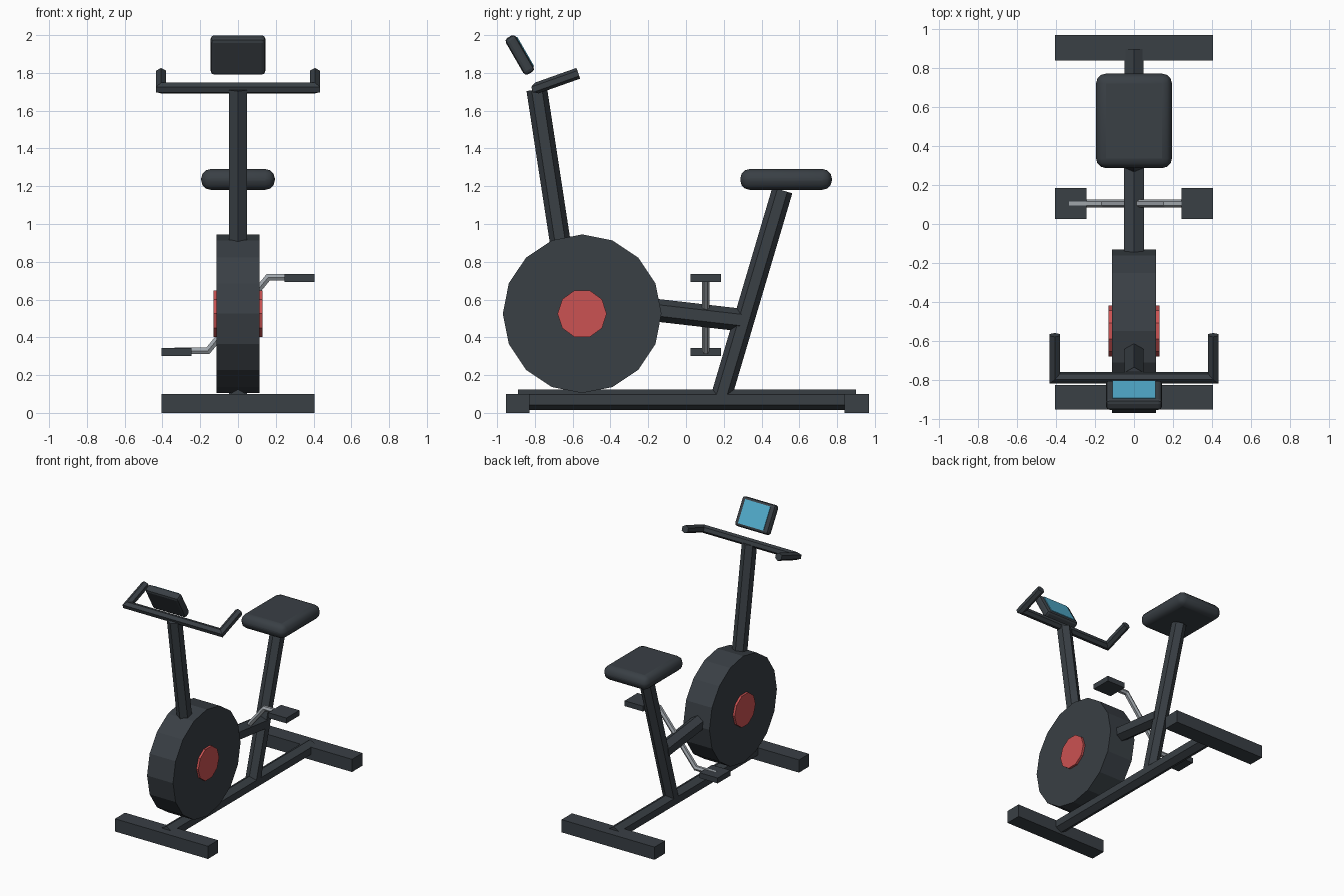
import bpy, bmesh, math
from mathutils import Vector, Matrix

cube = bpy.data.objects.get("Cube")
if cube:
    bpy.data.objects.remove(cube, do_unlink=True)


def material(name, rgb):
    m = bpy.data.materials.new(name)
    m.use_nodes = True
    m.diffuse_color = (*rgb, 1)
    m.node_tree.nodes["Principled BSDF"].inputs["Base Color"].default_value = (*rgb, 1)
    return m


charcoal = material("charcoal", (0.041, 0.050, 0.059))
red = material("red", (0.60, 0.085, 0.085))
blue = material("screen blue", (0.085, 0.42, 0.62))
steel = material("steel grey", (0.35, 0.38, 0.41))


def finish(name, bm, mat):
    bmesh.ops.recalc_face_normals(bm, faces=bm.faces)
    mesh = bpy.data.meshes.new(name)
    bm.to_mesh(mesh)
    bm.free()
    mesh.materials.append(mat)
    ob = bpy.data.objects.new(name, mesh)
    bpy.context.collection.objects.link(ob)
    return ob


def box(name, center, size, mat, bevel=0, segments=1, tilt=0):
    bm = bmesh.new()
    bmesh.ops.create_cube(bm, size=1, matrix=Matrix.Diagonal((*size, 1)))
    ob = finish(name, bm, mat)
    ob.location = center
    ob.rotation_euler.x = tilt
    if bevel:
        mod = ob.modifiers.new("rounding", "BEVEL")
        mod.width, mod.segments = bevel, segments
    return ob


def disc(name, center, radius, width, sides, mat):
    """Cylinder along x with a corner pointing to y."""
    bm = bmesh.new()
    bmesh.ops.create_cone(bm, cap_ends=True, segments=sides, radius1=radius,
                          radius2=radius, depth=width)
    bmesh.ops.rotate(bm, verts=bm.verts, matrix=Matrix.Rotation(math.pi / 2, 3, "Y"))
    ob = finish(name, bm, mat)
    ob.location = center
    return ob


def tube(name, points, radius, normal, mat, phase=0):
    """Hexagonal tube with mitred bends; normal is square to the path's plane."""
    pts = [Vector(p) for p in points]
    n = Vector(normal).normalized()
    bm = bmesh.new()
    rings = []
    for i, p in enumerate(pts):
        before = (p - pts[max(i - 1, 0)]).normalized()
        after = (pts[min(i + 1, len(pts) - 1)] - p).normalized()
        along = (before + after).normalized()
        side = along.cross(n) / along.dot(after if after.length else before)
        angles = [phase + k * math.pi / 3 for k in range(6)]
        rings.append([bm.verts.new(p + radius * (n * math.cos(a) + side * math.sin(a)))
                      for a in angles])
    for a, b in zip(rings, rings[1:]):
        for k in range(6):
            j = (k + 1) % 6
            bm.faces.new((a[k], a[j], b[j], b[k]))
    bm.faces.new(rings[0])
    bm.faces.new(rings[-1])
    return finish(name, bm, mat)


# Floor frame
box("front_foot", (0, -0.89, 0.05), (0.81, 0.125, 0.1), charcoal)
box("rear_foot", (0, 0.905, 0.05), (0.81, 0.13, 0.1), charcoal)
X, edge_up = (1, 0, 0), math.pi / 6
tube("base_rail", [(0, -0.89, 0.07), (0, 0.9, 0.07)], 0.055, X, charcoal, edge_up)

# Frame posts
tube("seat_post", [(0, 0.185, 0.08), (0, 0.51, 1.178)], 0.055, X, charcoal, edge_up)
tube("handlebar_post", [(0, -0.65, 0.8), (0, -0.79, 1.712)], 0.055, X, charcoal, edge_up)
tube("crank_beam", [(0, -0.3, 0.56), (0, 0.29, 0.492)], 0.06, X, charcoal, edge_up)

# Flywheel
disc("flywheel", (0, -0.55, 0.525), 0.42, 0.226, 16, charcoal)
disc("flywheel_hub", (0, -0.55, 0.525), 0.13, 0.26, 10, red)

# Cranks and pedals
tube("crank", [(-0.335, 0.105, 0.328), (-0.16, 0.105, 0.328),
               (0.16, 0.105, 0.718), (0.335, 0.105, 0.718)], 0.02, (0, 1, 0), steel)
for side, x, z in (("left", 0.325, 0.715), ("right", -0.325, 0.323)):
    box(side + "_pedal", (x, 0.105, z), (0.16, 0.16, 0.042), charcoal)

# Saddle
saddle = box("saddle", (0, 0.53, 1.236), (0.39, 0.485, 0.11), charcoal, 0.05, 3)
bpy.context.view_layer.objects.active = saddle
saddle.select_set(True)
bpy.ops.object.shade_smooth_by_angle(angle=math.radians(40))

# Handlebar with two grips bent back and up
grip_end, corner = (-0.57, 1.798), (-0.79, 1.72)
tube("handlebar", [(-0.407, *grip_end), (-0.407, *corner),
                   (0.407, *corner), (0.407, *grip_end)],
     0.03, (0, corner[1] - grip_end[1], grip_end[0] - corner[0]), charcoal)

# Console and its screen, leaning away from the rider
lean = math.radians(30)
center = Vector((0, -0.88, 1.895))
facing = Vector((0, math.cos(lean), math.sin(lean)))
box("console", center, (0.29, 0.063, 0.222), charcoal, 0.02, 2, lean)
box("console_screen", center + facing * 0.0325, (0.22, 0.008, 0.18), blue, tilt=lean)
